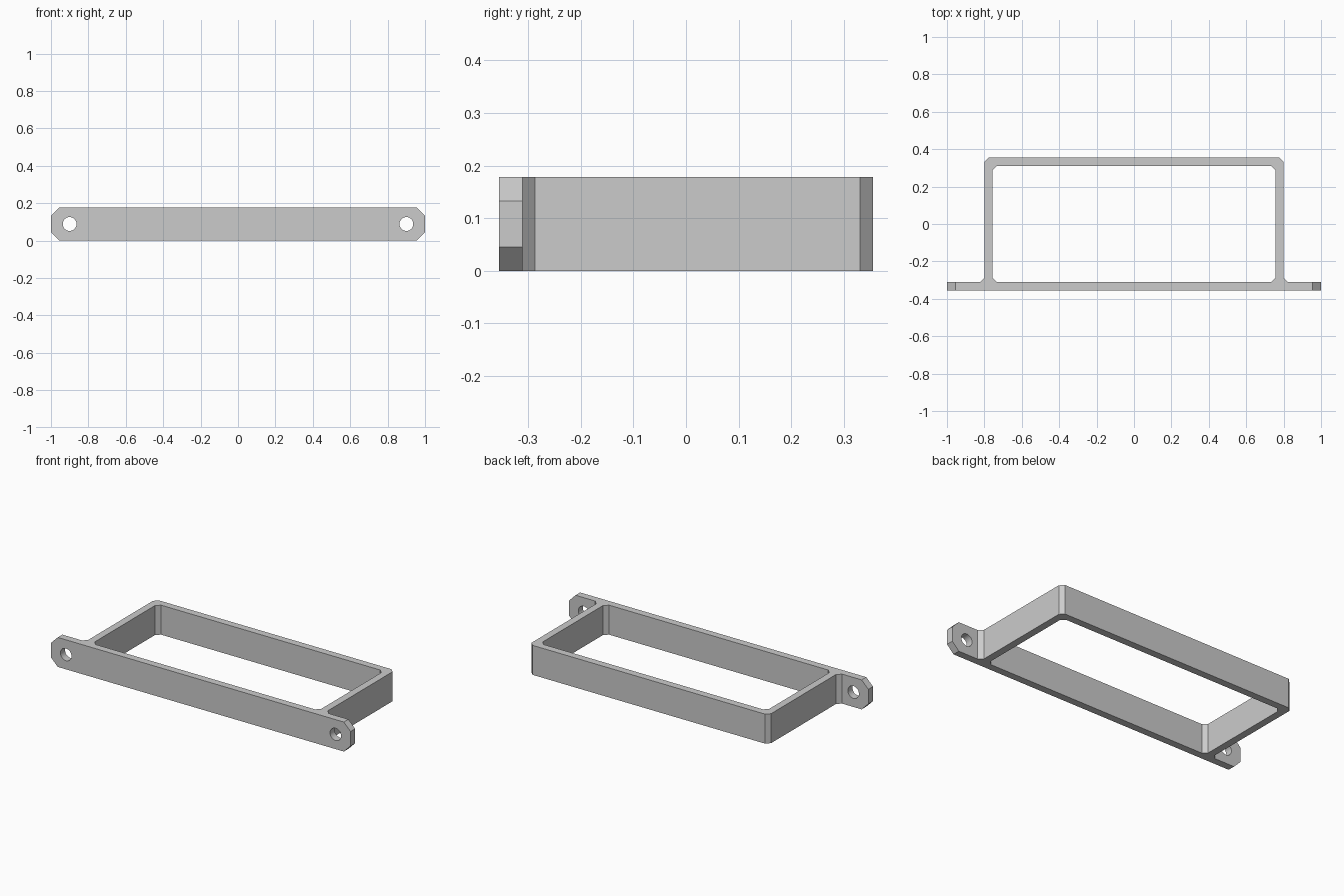
import bpy
import bmesh
from math import radians
from mathutils import Matrix, Vector

W, D, H = 1.0, 0.355, 0.178      # half width, half depth, height
T = 0.044                        # wall thickness
FRAME = 0.80                     # half width of the frame
C = 0.024                        # corner chamfer
TAB = 0.045                      # chamfer of the tab ends

if "Cube" in bpy.data.objects:
    bpy.data.objects.remove(bpy.data.objects["Cube"])

grey = bpy.data.materials.new("grey")
grey.use_nodes = True
colour = (0.6, 0.6, 0.6, 1)
grey.diffuse_color = colour
grey.node_tree.nodes["Principled BSDF"].inputs["Base Color"].default_value = colour


def prism(name, half, low, high, along="z"):
    """Extrude a half outline (x >= 0), mirrored in x, along z or y."""
    outline = half + [(-x, v) for x, v in reversed(half)]
    bm = bmesh.new()
    face = bm.faces.new([bm.verts.new((x, v, low)) for x, v in outline])
    top = bmesh.ops.extrude_face_region(bm, geom=[face])
    moved = [g for g in top["geom"] if isinstance(g, bmesh.types.BMVert)]
    bmesh.ops.translate(bm, verts=moved, vec=Vector((0, 0, high - low)))
    if along == "y":
        bm.transform(Matrix.Rotation(radians(90), 4, "X"))
    bmesh.ops.recalc_face_normals(bm, faces=bm.faces)
    mesh = bpy.data.meshes.new(name)
    bm.to_mesh(mesh)
    bm.free()
    obj = bpy.data.objects.new(name, mesh)
    bpy.context.collection.objects.link(obj)
    mesh.materials.append(grey)
    return obj


def combine(obj, cutter, operation):
    """Apply a boolean and remove its cutter."""
    cutter.hide_render = True
    mod = obj.modifiers.new("cut", "BOOLEAN")
    mod.operation, mod.solver, mod.object = operation, "EXACT", cutter
    bpy.context.view_layer.objects.active = obj
    bpy.ops.object.modifier_apply(modifier=mod.name)
    bpy.data.objects.remove(cutter)


# Frame with mounting flange, as seen in plan
front = -D + T
bracket = prism("mounting_bracket", [
    (W, -D), (W, front), (FRAME + C, front), (FRAME, front + C),
    (FRAME, D - C), (FRAME - C, D)], 0, H)

# Inner opening with chamfered corners
ix, iy = FRAME - T, D - T
opening = prism("opening_cutter", [
    (ix - C, -iy), (ix, -iy + C), (ix, iy - C), (ix - C, iy)], -0.1, H + 0.1)
combine(bracket, opening, "DIFFERENCE")

# Chamfered ends of the flange
ends = prism("end_cutter", [
    (W - TAB, 0), (W, TAB), (W, H - TAB), (W - TAB, H)], -1, 1, along="y")
combine(bracket, ends, "INTERSECT")

# Screw holes
for side in (-1, 1):
    bpy.ops.mesh.primitive_cylinder_add(
        vertices=32, radius=0.037, depth=0.3,
        location=(side * 0.9, -D, H / 2), rotation=(radians(90), 0, 0))
    hole = bpy.context.object
    hole.name = "hole_cutter"
    hole.data.materials.append(grey)
    combine(bracket, hole, "DIFFERENCE")

# Smooth hole walls, sharp edges elsewhere
bpy.ops.object.select_all(action="DESELECT")
bracket.select_set(True)
bpy.context.view_layer.objects.active = bracket
bpy.ops.object.shade_smooth_by_angle(angle=radians(30))
